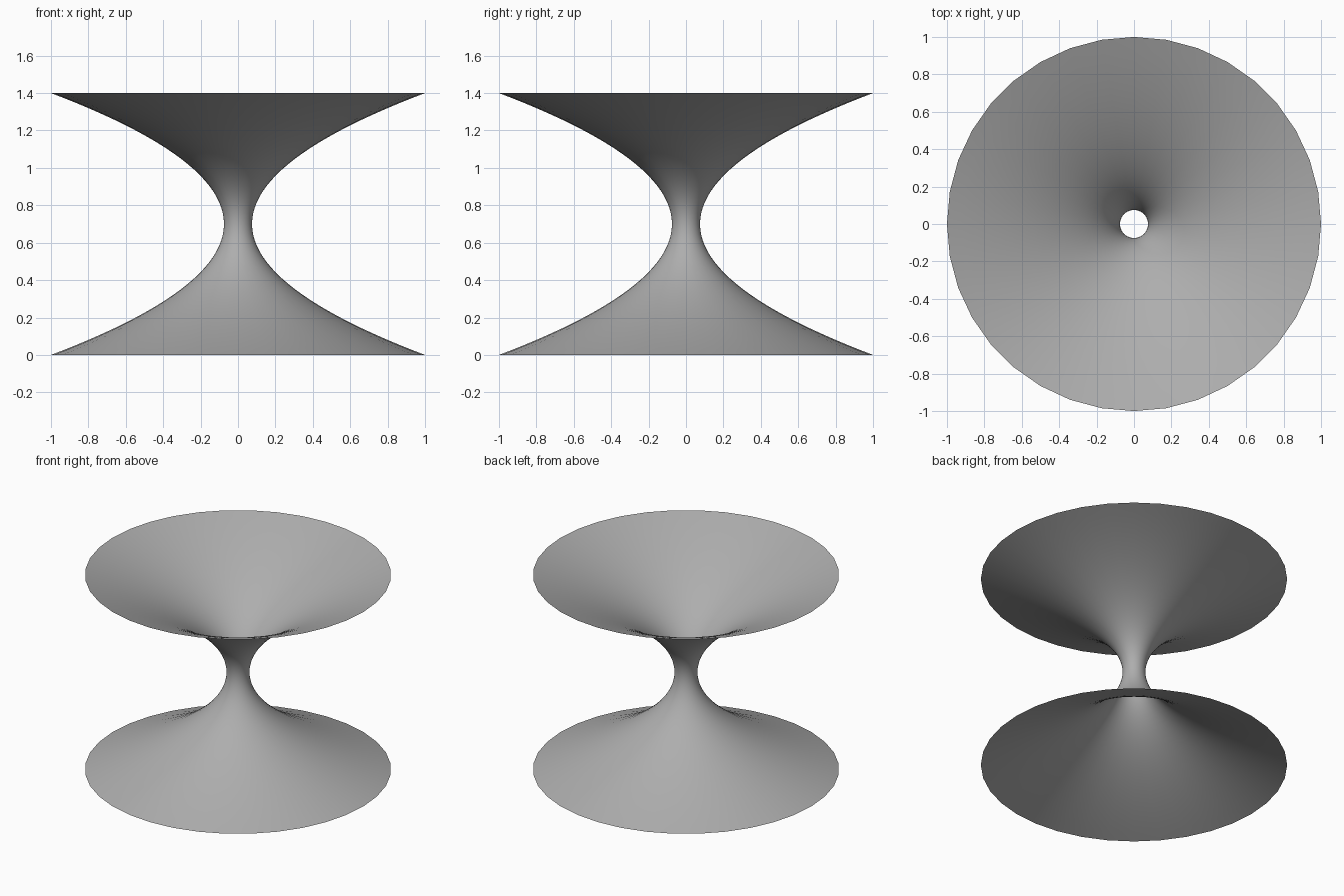
import bpy, bmesh, math

if "Cube" in bpy.data.objects:
    bpy.data.objects.remove(bpy.data.objects["Cube"])

SIDES = 36
ROWS = 48
HALF_HEIGHT = 0.7
NECK = 0.075
RIM = 1.0

# Parabolic profile: wide rims at both ends, narrow neck midway
bm = bmesh.new()
profile = []
for i in range(ROWS + 1):
    t = -1 + 2 * i / ROWS
    radius = NECK + (RIM - NECK) * t * t
    profile.append(bm.verts.new((radius, 0, HALF_HEIGHT * (1 + t))))
edges = [bm.edges.new(pair) for pair in zip(profile, profile[1:])]

# Revolve into an open, single-walled funnel surface
bmesh.ops.spin(bm, geom=profile + edges, cent=(0, 0, 0), axis=(0, 0, 1),
               angle=2 * math.pi, steps=SIDES)
bmesh.ops.remove_doubles(bm, verts=bm.verts, dist=0.0001)
bmesh.ops.recalc_face_normals(bm, faces=bm.faces)
for face in bm.faces:
    face.smooth = True

mesh = bpy.data.meshes.new("double_funnel")
bm.to_mesh(mesh)
bm.free()

# Mid-grey surface
grey = bpy.data.materials.new("mid_grey")
grey.diffuse_color = (0.42, 0.42, 0.42, 1)
grey.use_nodes = True
grey.node_tree.nodes["Principled BSDF"].inputs["Base Color"].default_value = grey.diffuse_color
mesh.materials.append(grey)
bpy.context.collection.objects.link(bpy.data.objects.new("double_funnel", mesh))
